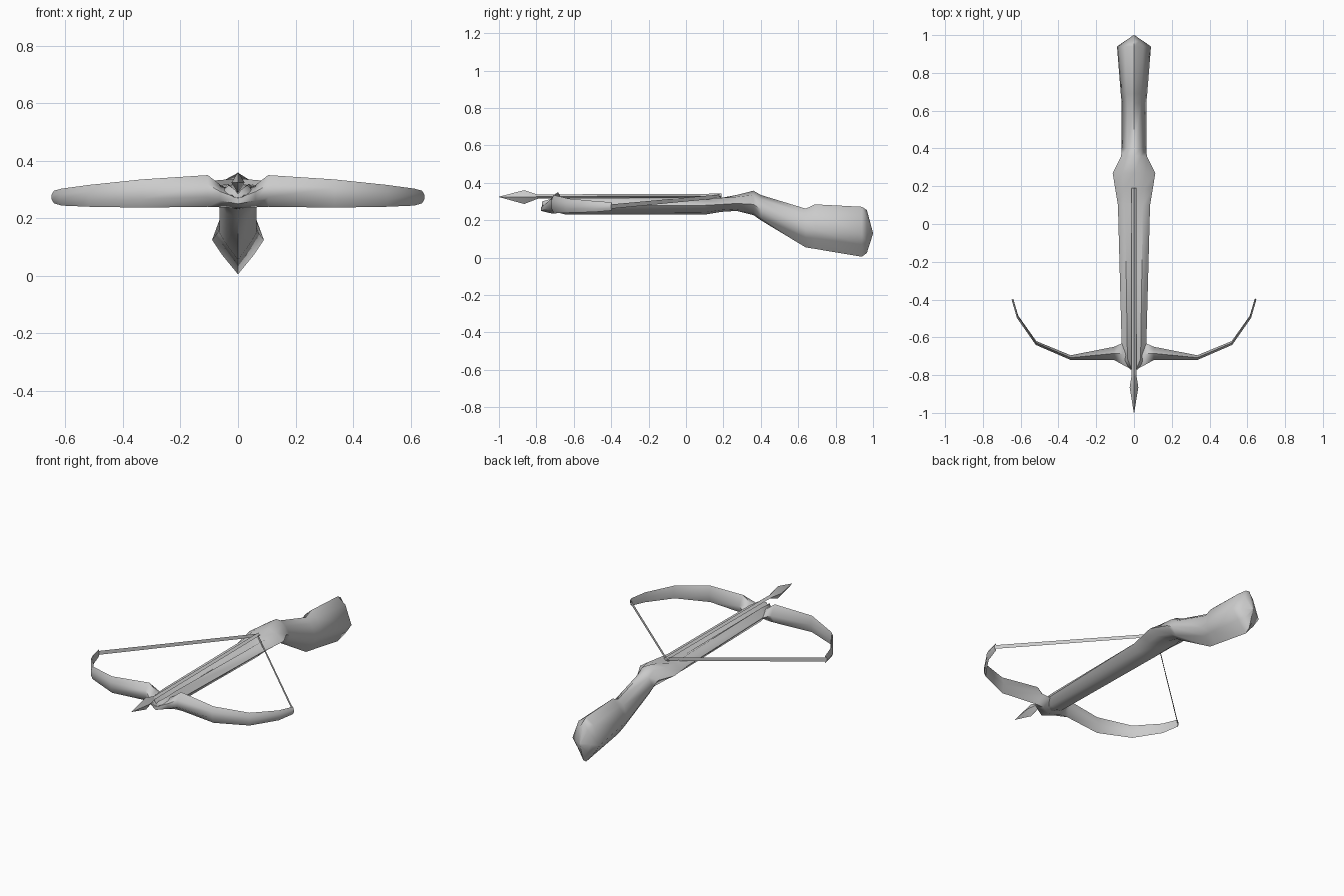
import bpy, bmesh, math

cube = bpy.data.objects.get("Cube")
if cube:
    bpy.data.objects.remove(cube, do_unlink=True)

GREY = (0.6, 0.6, 0.6, 1.0)
grey = bpy.data.materials.new("plain grey")
grey.use_nodes = True
grey.diffuse_color = GREY
grey.node_tree.nodes["Principled BSDF"].inputs["Base Color"].default_value = GREY


def loft(name, rings, angle=60):
    """Skin closed rings of points into one capped solid."""
    bm = bmesh.new()
    loops = [[bm.verts.new(p) for p in ring] for ring in rings]
    n = len(loops[0])
    for a, b in zip(loops, loops[1:]):
        for i in range(n):
            j = (i + 1) % n
            bm.faces.new((a[i], a[j], b[j], b[i]))
    bm.faces.new(loops[0])
    bm.faces.new(loops[-1])
    bmesh.ops.recalc_face_normals(bm, faces=bm.faces)
    return finish(name, bm, angle)


def finish(name, bm, angle):
    mesh = bpy.data.meshes.new(name)
    bm.to_mesh(mesh)
    bm.free()
    mesh.materials.append(grey)
    ob = bpy.data.objects.new(name, mesh)
    bpy.context.collection.objects.link(ob)
    bpy.ops.object.select_all(action='DESELECT')
    ob.select_set(True)
    bpy.context.view_layer.objects.active = ob
    bpy.ops.object.shade_smooth_by_angle(angle=math.radians(angle))
    return ob


# Stock: grooved fore end, raised catch, deep keeled butt
# y, half width, side z, centre top z, rail z, bottom z
stations = [
    (-0.77, 0.02, 0.28, 0.285, 0.3, 0.27),
    (-0.72, 0.06, 0.285, 0.285, 0.315, 0.25),
    (-0.65, 0.065, 0.28, 0.285, 0.32, 0.232),
    (0.1, 0.085, 0.28, 0.29, 0.315, 0.23),
    (0.19, 0.1, 0.285, 0.315, 0.32, 0.245),
    (0.27, 0.113, 0.29, 0.335, 0.325, 0.25),
    (0.36, 0.068, 0.285, 0.358, 0.335, 0.228),
    (0.4, 0.065, 0.26, 0.335, 0.31, 0.2),
    (0.64, 0.065, 0.15, 0.262, 0.235, 0.055),
    (0.69, 0.07, 0.15, 0.285, 0.25, 0.047),
    (0.94, 0.09, 0.125, 0.272, 0.235, 0.005),
    (0.967, 0.05, 0.13, 0.255, 0.21, 0.025),
    (1.0, 0.002, 0.13, 0.132, 0.131, 0.128),
]


def stock_ring(y, w, side, top, rail, bottom):
    fullness = 0.25 if y < 0.5 else 0.55
    low = bottom + fullness * (side - bottom)
    half = [(0.55 * w, rail), (w, side), (0.6 * w, low)]
    return ([(0, y, top)] + [(x, y, z) for x, z in half] + [(0, y, bottom)]
            + [(-x, y, z) for x, z in reversed(half)])


loft("stock", [stock_ring(*s) for s in stations])

# Bow: one swept piece, mirrored across the centre
# x, front y, back y, bottom z, top z
limb = [
    (0, -0.775, -0.65, 0.235, 0.285),
    (0.06, -0.745, -0.63, 0.238, 0.315),
    (0.105, -0.72, -0.65, 0.24, 0.35),
    (0.335, -0.72, -0.695, 0.237, 0.335),
    (0.52, -0.64, -0.62, 0.24, 0.316),
    (0.62, -0.497, -0.485, 0.244, 0.303),
    (0.648, -0.4, -0.393, 0.252, 0.296),
]


def bow_ring(x, front, back, bottom, top):
    mid, h = (front + back) / 2, top - bottom
    # outward shift keeps the thickness where the limb curves back
    out = 0.008 * max(0, abs(x) - 0.45) / 0.2 * (1 if x > 0 else -1)
    return [(x, front, bottom + 0.7 * h), (x - out, mid, top),
            (x - out, back, bottom + 0.5 * h),
            (x - out, mid, bottom), (x, front, bottom + 0.3 * h)]


left = [bow_ring(*s) for s in limb]
right = [bow_ring(-s[0], *s[1:]) for s in reversed(limb[1:])]
loft("bow", right + left)


# Bolt: four-sided shaft and pointed head
def diamond(y, w, h, z):
    return [(w, y, z), (0, y, z + h), (-w, y, z), (0, y, z - h)]


loft("bolt_shaft", [diamond(0.19, 0.014, 0.011, 0.331),
                    diamond(-0.82, 0.014, 0.011, 0.327)], 30)
loft("bolt_head", [diamond(-0.79, 0.011, 0.01, 0.326),
                   diamond(-0.865, 0.023, 0.037, 0.324),
                   diamond(-1.0, 0.001, 0.001, 0.325)], 30)

# String: two upright ribbons meeting behind the bolt
for side, name in ((1, "left_string"), (-1, "right_string")):
    bm = bmesh.new()
    bm.faces.new([bm.verts.new(p) for p in (
        (side * 0.645, -0.4, 0.262), (0, 0.185, 0.318),
        (0, 0.185, 0.338), (side * 0.645, -0.4, 0.285))])
    finish(name, bm, 30)
